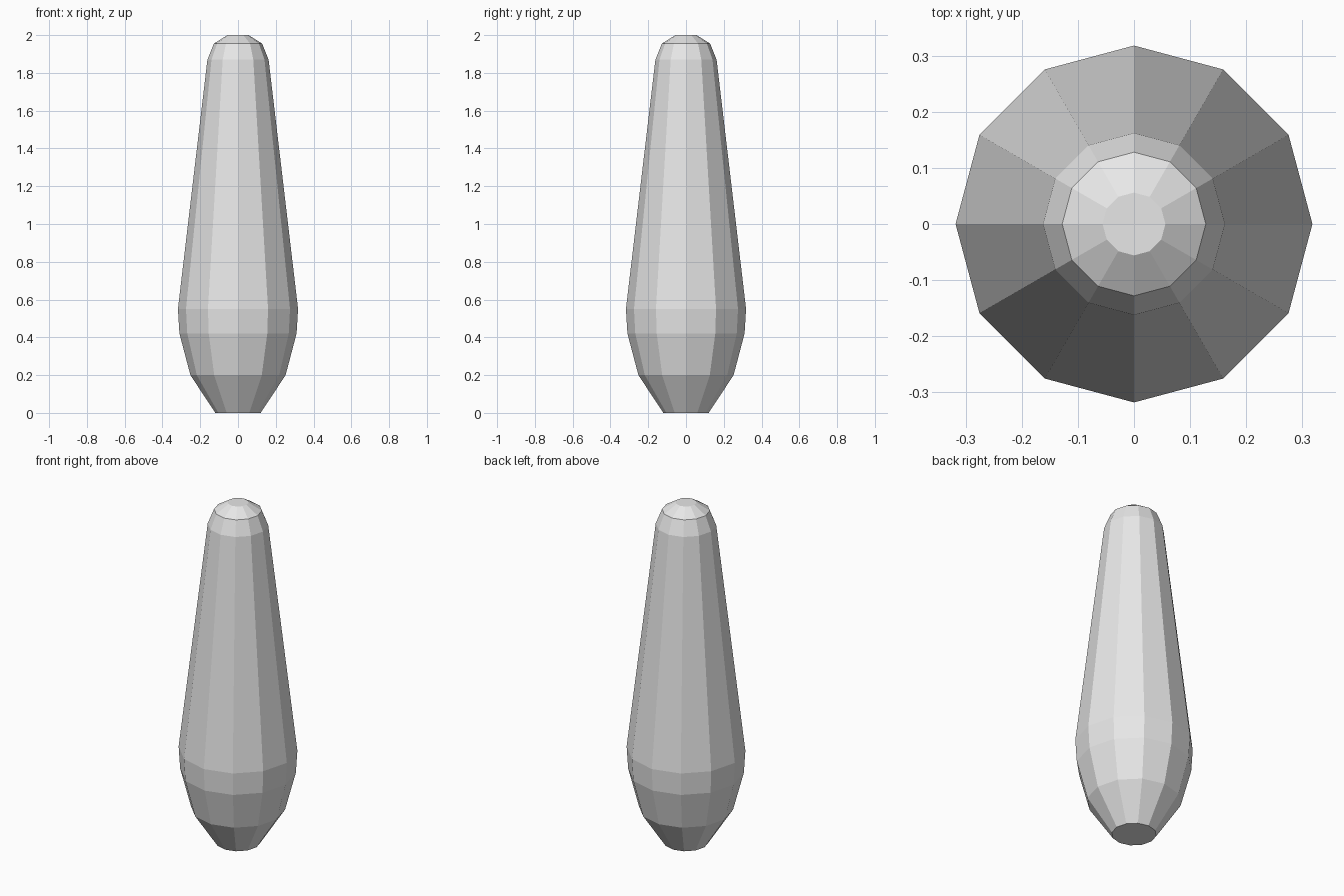
import bpy
import bmesh
from math import cos, sin, tau

cube = bpy.data.objects.get("Cube")
if cube:
    bpy.data.objects.remove(cube, do_unlink=True)

SIDES = 12
# (radius, height) from the foot to the tip
PROFILE = [(0.12, 0.0), (0.252, 0.2), (0.31, 0.42), (0.318, 0.55),
           (0.162, 1.87), (0.128, 1.955), (0.056, 2.0)]


def make_material(name, color):
    mat = bpy.data.materials.new(name)
    mat.use_nodes = True
    mat.diffuse_color = color
    mat.node_tree.nodes["Principled BSDF"].inputs["Base Color"].default_value = color
    return mat


def lathe(name, profile, mat):
    """Stack rings along z, bridge them and cap both ends."""
    bm = bmesh.new()
    rings = [[bm.verts.new((r * cos(tau * i / SIDES), r * sin(tau * i / SIDES), z))
              for i in range(SIDES)] for r, z in profile]
    for low, high in zip(rings, rings[1:]):
        for i in range(SIDES):
            j = (i + 1) % SIDES
            bm.faces.new((low[i], low[j], high[j], high[i]))
    bm.faces.new(rings[0][::-1])
    bm.faces.new(rings[-1])
    mesh = bpy.data.meshes.new(name)
    bm.to_mesh(mesh)
    bm.free()
    mesh.materials.append(mat)
    obj = bpy.data.objects.new(name, mesh)
    bpy.context.collection.objects.link(obj)
    return obj


# Tapered faceted body
lathe("tapered_body", PROFILE, make_material("light grey", (0.8, 0.8, 0.8, 1)))
